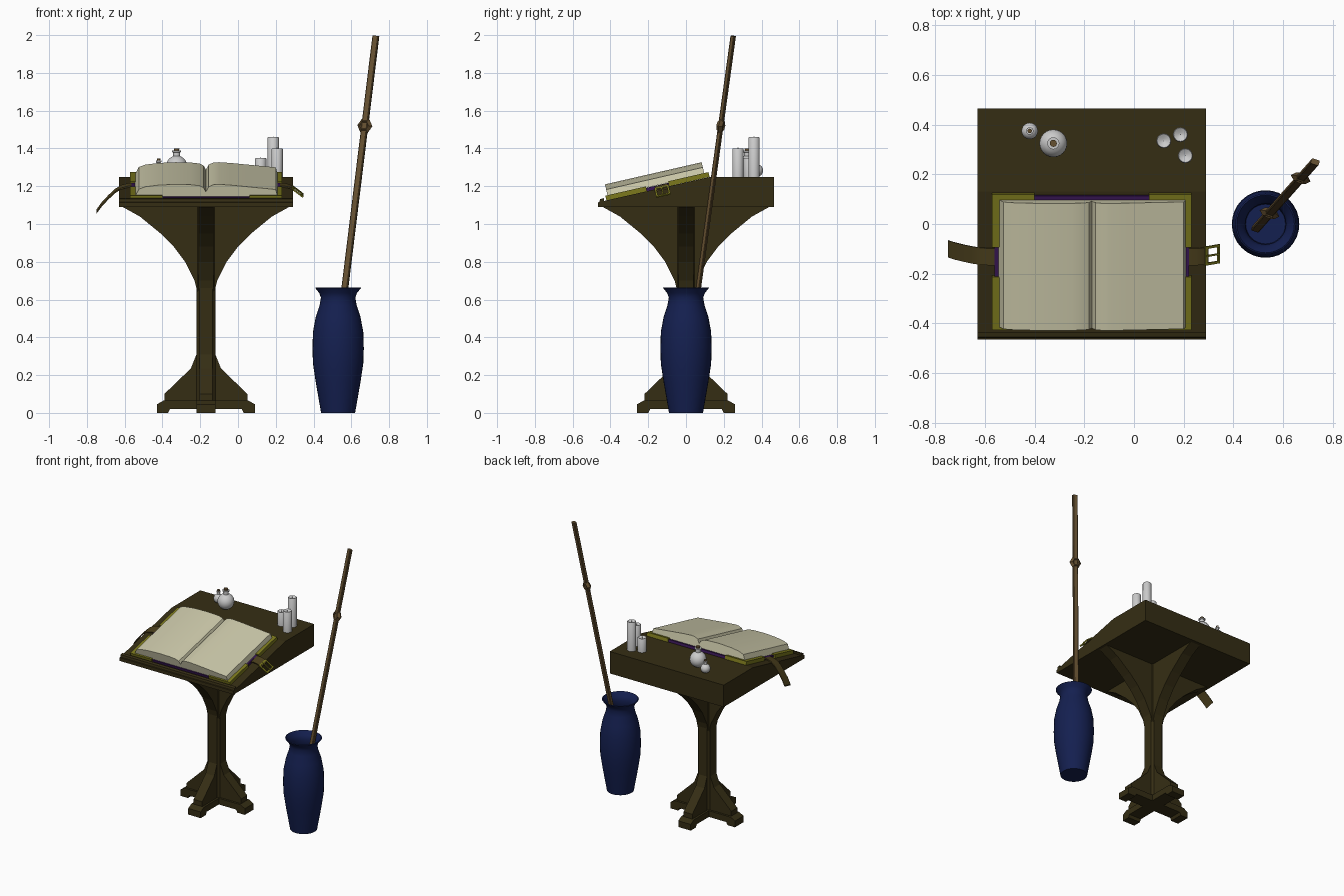
import bpy, bmesh, math
from mathutils import Matrix, Vector

if "Cube" in bpy.data.objects:
    bpy.data.objects.remove(bpy.data.objects["Cube"])

T, R = Matrix.Translation, Matrix.Rotation
Q = math.radians(90)
XZ = R(Q, 4, 'X')            # profile (u,v) -> (x,z), depth along y
YZ = R(Q, 4, 'Z') @ XZ       # profile (u,v) -> (y,z), depth along x


def mat(name, r, g, b):
    m = bpy.data.materials.new(name)
    m.diffuse_color = (r, g, b, 1)
    m.use_nodes = True
    m.node_tree.nodes["Principled BSDF"].inputs["Base Color"].default_value = m.diffuse_color
    return m


WOOD = mat("dark_wood", .036, .027, .007)
BLUE = mat("blue_glaze", .007, .014, .08)
PAPER = mat("paper", .60, .58, .40)
PURPLE = mat("purple_cloth", .04, .008, .09)
GOLD = mat("gold", .20, .19, .012)
STICK = mat("stick_wood", .13, .08, .03)
LEATHER = mat("leather", .07, .05, .012)


def finish(name, bm, m, matrix, smooth=0):
    bmesh.ops.recalc_face_normals(bm, faces=bm.faces)
    me = bpy.data.meshes.new(name)
    bm.to_mesh(me)
    bm.free()
    ob = bpy.data.objects.new(name, me)
    bpy.context.collection.objects.link(ob)
    ob.matrix_world = matrix
    if m:
        me.materials.append(m)
    if smooth:
        bpy.ops.object.select_all(action='DESELECT')
        ob.select_set(True)
        bpy.context.view_layer.objects.active = ob
        bpy.ops.object.shade_smooth_by_angle(angle=math.radians(smooth))
    return ob


def prism(name, pts, depth, m, matrix, smooth=0):
    bm = bmesh.new()
    a, b = [[bm.verts.new((u, v, w)) for u, v in pts] for w in (-depth / 2, depth / 2)]
    bm.faces.new(a)
    bm.faces.new(b)
    for i in range(len(pts)):
        j = (i + 1) % len(pts)
        bm.faces.new((a[i], a[j], b[j], b[i]))
    return finish(name, bm, m, matrix, smooth)


def box(name, size, loc, m, matrix=Matrix(), bevel=0):
    bm = bmesh.new()
    bmesh.ops.create_cube(bm, size=1, matrix=T(loc) @ Matrix.Diagonal((*size, 1)))
    if bevel:
        edges = [e for e in bm.edges if abs(e.verts[0].co.z - e.verts[1].co.z) > 1e-4]
        bmesh.ops.bevel(bm, geom=edges, offset=bevel, segments=1, affect='EDGES')
    return finish(name, bm, m, matrix)


def lathe(name, profile, loc, m=None, n=24, smooth=40):
    bm = bmesh.new()
    rings = [[bm.verts.new((r * math.cos(i * math.tau / n), r * math.sin(i * math.tau / n), z))
              for i in range(n)] for r, z in profile]
    for a, b in zip(rings, rings[1:]):
        for i in range(n):
            j = (i + 1) % n
            bm.faces.new((a[i], a[j], b[j], b[i]))
    bm.faces.new(rings[0])
    bm.faces.new(rings[-1])
    return finish(name, bm, m, T(loc), smooth)


# Lectern: wedge desk, front ledge, post
CX = -.17
prism("desk_top", [(-.465, 1.09), (.465, 1.09), (.465, 1.25), (.13, 1.25), (-.465, 1.115)],
      .92, WOOD, T((CX, 0, 0)) @ YZ)
prism("desk_ledge", [(-.462, 1.10), (-.435, 1.10), (-.435, 1.137), (-.455, 1.132)],
      .92, WOOD, T((CX, 0, 0)) @ YZ)
box("post", (.1, .1, 1.06), (CX, 0, .56), WOOD, bevel=.015)

# Four curved brackets, braces and feet around the post
BRACKET = [(0, .64), (.045, .64), (.06, .70), (.11, .80), (.17, .88), (.24, .95),
           (.35, 1.04), (.44, 1.09), (0, 1.09)]
BRACE = [(0, .06), (.22, .06), (.22, .10), (.08, .235), (.05, .31), (0, .31)]
FOOT = [(0, .02), (.19, .02), (.20, .0), (.26, .0), (.26, .045), (.225, .065), (0, .065)]
for k in range(4):
    M = T((CX, 0, 0)) @ R(k * Q, 4, 'Z') @ XZ
    prism(f"bracket_{k}", BRACKET, .08, WOOD, M)
    prism(f"brace_{k}", BRACE, .07, WOOD, M)
    prism(f"foot_{k}", FOOT, .10, WOOD, M)

# Book, laid on the slope
B = T((CX, -.148, 1.186)) @ R(math.atan(.229), 4, 'X')
box("book_cover", (.785, .545, .018), (0, 0, .010), PURPLE, B)
for sx in (-1, 1):
    for sy in (-1, 1):
        c = [(sx * .402, sy * .28), (sx * .402, sy * .06), (sx * .375, sy * .06),
             (sx * .23, sy * .255), (sx * .23, sy * .28)]
        prism(f"cover_corner_{sx}_{sy}", c, .026, GOLD, B @ T((0, 0, .014)))
PAGES = [(-.375, .02), (.38, .02), (.37, .058), (.25, .070), (.14, .081), (.07, .086), (.04, .084),
         (.015, .073), (0, .045), (-.012, .068), (-.035, .079), (-.08, .084), (-.16, .086),
         (-.25, .082), (-.32, .073), (-.355, .060)]
prism("book_pages", PAGES, .525, PAPER, B @ T((0, -.006, 0)) @ XZ, 25)


# Straps and buckle
def strap(name, path):
    pts = path + [(x, z - .008) for x, z in reversed(path)]
    prism(name, pts, .07, LEATHER, B @ T((0, .02, 0)) @ XZ, 30)


strap("strap_left", [(-.37, .018), (-.41, .019), (-.45, .008), (-.48, -.012), (-.515, -.045),
                     (-.55, -.083), (-.58, -.125)])
strap("strap_right", [(.37, .018), (.42, .018), (.445, .012), (.47, -.004)])
K = B @ T((.485, .02, -.018)) @ R(math.radians(38), 4, 'Y')
for s in (-1, 1):
    box(f"buckle_bar_{s}", (.01, .075, .008), (s * .033, 0, 0), GOLD, K)
    box(f"buckle_side_{s}", (.075, .01, .008), (0, s * .034, 0), GOLD, K)
box("buckle_prong", (.07, .007, .006), (0, 0, .004), GOLD, K)

# Candles with dished tops and wicks
for i, (x, y, h) in enumerate([(.12, .335, .10), (.187, .36, .21), (.207, .275, .15)]):
    lathe(f"candle_{i}", [(.03, 0), (.03, h - .004), (.027, h), (.022, h - .002), (.008, h - .012)],
          (x, y, 1.25), n=16)
    lathe(f"wick_{i}", [(.002, h - .014), (.002, h + .004)], (x, y, 1.25), n=6)

# Round flasks with corks
for i, (x, y, r, neck, top) in enumerate([(-.325, .325, .056, .018, .138), (-.42, .375, .033, .011, .085)]):
    prof = [(r * math.sin(a), r - r * math.cos(a))
            for a in [math.radians(25 + 130 * j / 10) for j in range(11)]]
    prof = [p for p in prof if p[1] < r or p[0] > neck * 1.1]
    prof += [(neck, r * 1.96), (neck, top - .010), (neck * 1.35, top - .007),
             (neck * 1.35, top), (neck * .7, top)]
    lathe(f"flask_{i}", prof, (x, y, 1.25))
    lathe(f"cork_{i}", [(neck * .7, top - .01), (neck * .8, top + .012)], (x, y, 1.25), STICK, 12)

# Vase, open at the top
lathe("vase", [(.09, 0), (.097, .04), (.118, .16), (.133, .26), (.136, .34), (.133, .43), (.118, .51),
               (.098, .57), (.091, .61), (.100, .635), (.122, .662), (.116, .665), (.092, .637),
               (.082, .61), (.09, .57), (.110, .505), (.125, .43), (.127, .30), (.108, .15),
               (.08, .02)], (.53, 0, 0), BLUE, 32)

# Leaning stick with two pierced knots
low, high = Vector((.49, -.02, .045)), Vector((.73, .25, 1.995))
d = (high - low).normalized()
sx = Vector((.95, -.3, 0))
sx = (sx - d * sx.dot(d)).normalized()
S = Matrix((sx, d.cross(sx), d)).transposed().to_4x4()
S.translation = low
L = (high - low).length
box("stick", (.034, .022, L), (0, 0, L / 2), STICK, S, bevel=.004)
for i, z in enumerate((.50, 1.52)):
    h = (z - low.z) / d.z
    bpy.ops.mesh.primitive_torus_add(major_segments=6, minor_segments=4, major_radius=.025,
                                     minor_radius=.017)
    ob = bpy.context.object
    ob.name = f"stick_knot_{i}"
    ob.matrix_world = S @ T((0, 0, h)) @ XZ
    ob.data.materials.append(STICK)
